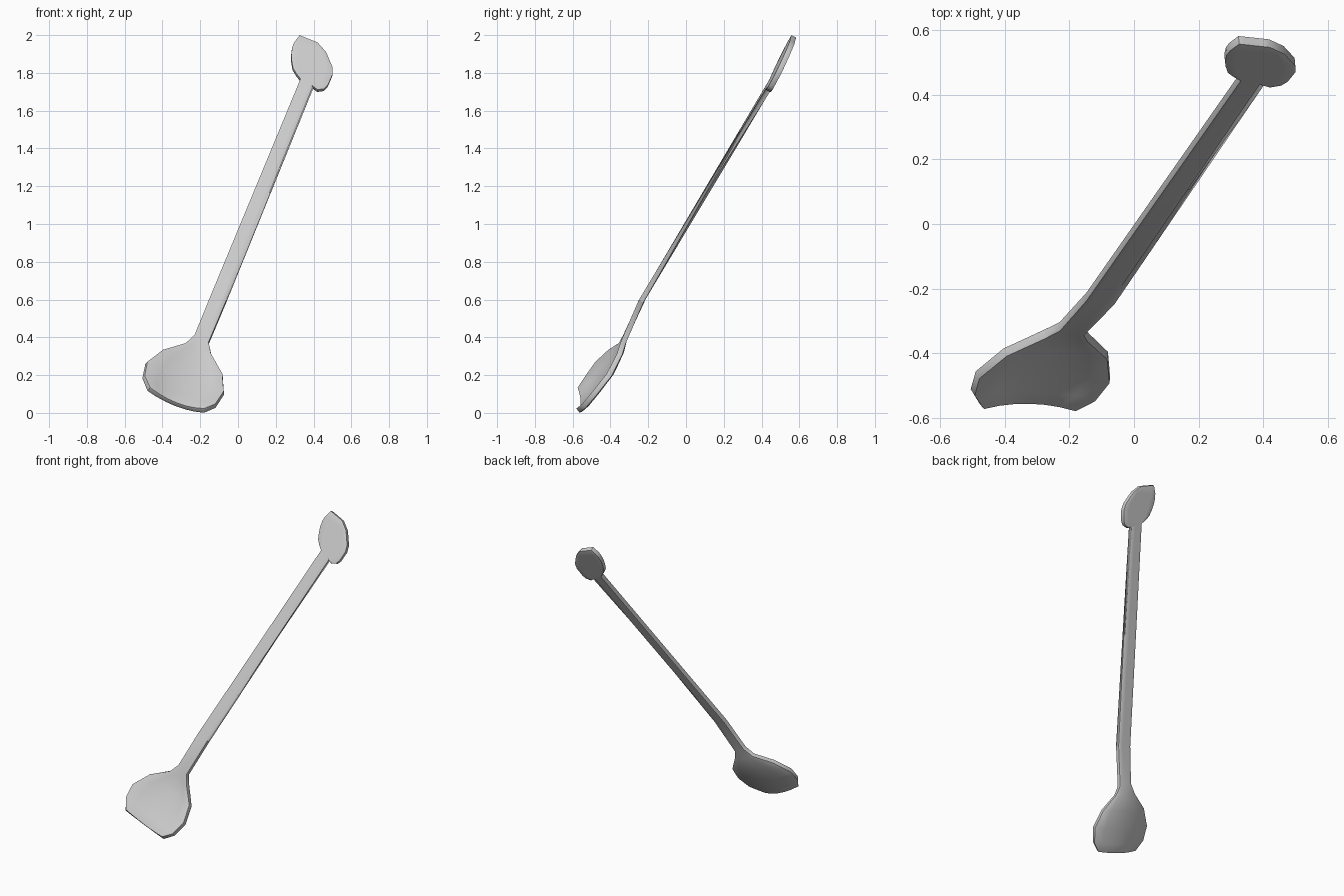
import bpy, bmesh
from mathutils import Vector

if "Cube" in bpy.data.objects:
    bpy.data.objects.remove(bpy.data.objects["Cube"])

COLS = 6
CUP_DIR = Vector((0, 0.66, -0.75))   # direction the scoop is hollowed towards


def pad_y(x, z):
    # plane of the tilted end pad
    return 0.505 + 0.09 * (x - 0.39) + 0.497 * (z - 1.85)


# Cross rows from scoop lip to neck: left edge, right edge, hollow depth
rows = [
    ((-0.472, -0.565, 0.125), (-0.18, -0.572, 0.012), 0.033),
    ((-0.50, -0.522, 0.19), (-0.12, -0.54, 0.037), 0.036),
    ((-0.485, -0.468, 0.265), (-0.075, -0.483, 0.105), 0.036),
    ((-0.40, -0.398, 0.33), (-0.082, -0.408, 0.20), 0.028),
    ((-0.28, -0.343, 0.365), (-0.142, -0.352, 0.31), 0.010),
    ((-0.23, -0.318, 0.41), (-0.155, -0.333, 0.37), 0.0),
    # shaft bend
    ((-0.147, -0.225, 0.61), (-0.062, -0.238, 0.59), 0.0),
]

# Cross rows of the upper pad in the front plane: left, right
pad = [
    ((0.33, 1.762), (0.40, 1.722)),
    ((0.308, 1.79), (0.42, 1.705)),
    ((0.29, 1.82), (0.455, 1.71)),
    ((0.283, 1.86), (0.475, 1.73)),
    ((0.281, 1.89), (0.499, 1.785)),
    ((0.286, 1.93), (0.499, 1.825)),
    ((0.296, 1.955), (0.465, 1.905)),
    ((0.325, 1.993), (0.42, 1.955)),
]
for (xl, zl), (xr, zr) in pad:
    rows.append(((xl, pad_y(xl, zl), zl), (xr, pad_y(xr, zr), zr), 0.0))

# Loft the rows into one continuous sheet
bm = bmesh.new()
grid = []
for left, right, cup in rows:
    l, r = Vector(left), Vector(right)
    line = []
    for i in range(COLS + 1):
        t = i / COLS
        line.append(bm.verts.new(l.lerp(r, t) + CUP_DIR * cup * 4 * t * (1 - t)))
    grid.append(line)
for a, b in zip(grid, grid[1:]):
    for i in range(COLS):
        bm.faces.new((a[i], a[i + 1], b[i + 1], b[i]))
bmesh.ops.recalc_face_normals(bm, faces=bm.faces)
mesh = bpy.data.meshes.new("scoop_tool")
bm.to_mesh(mesh)
bm.free()
tool = bpy.data.objects.new("scoop_tool", mesh)
bpy.context.collection.objects.link(tool)

# Plate thickness and rounded rim
solid = tool.modifiers.new("thickness", 'SOLIDIFY')
solid.thickness = 0.028
solid.offset = 0
bev = tool.modifiers.new("rim", 'BEVEL')
bev.width = 0.008
bev.segments = 2
bev.limit_method = 'ANGLE'
bev.angle_limit = 0.9

bpy.context.view_layer.objects.active = tool
tool.select_set(True)
bpy.ops.object.shade_smooth_by_angle(angle=0.7)
